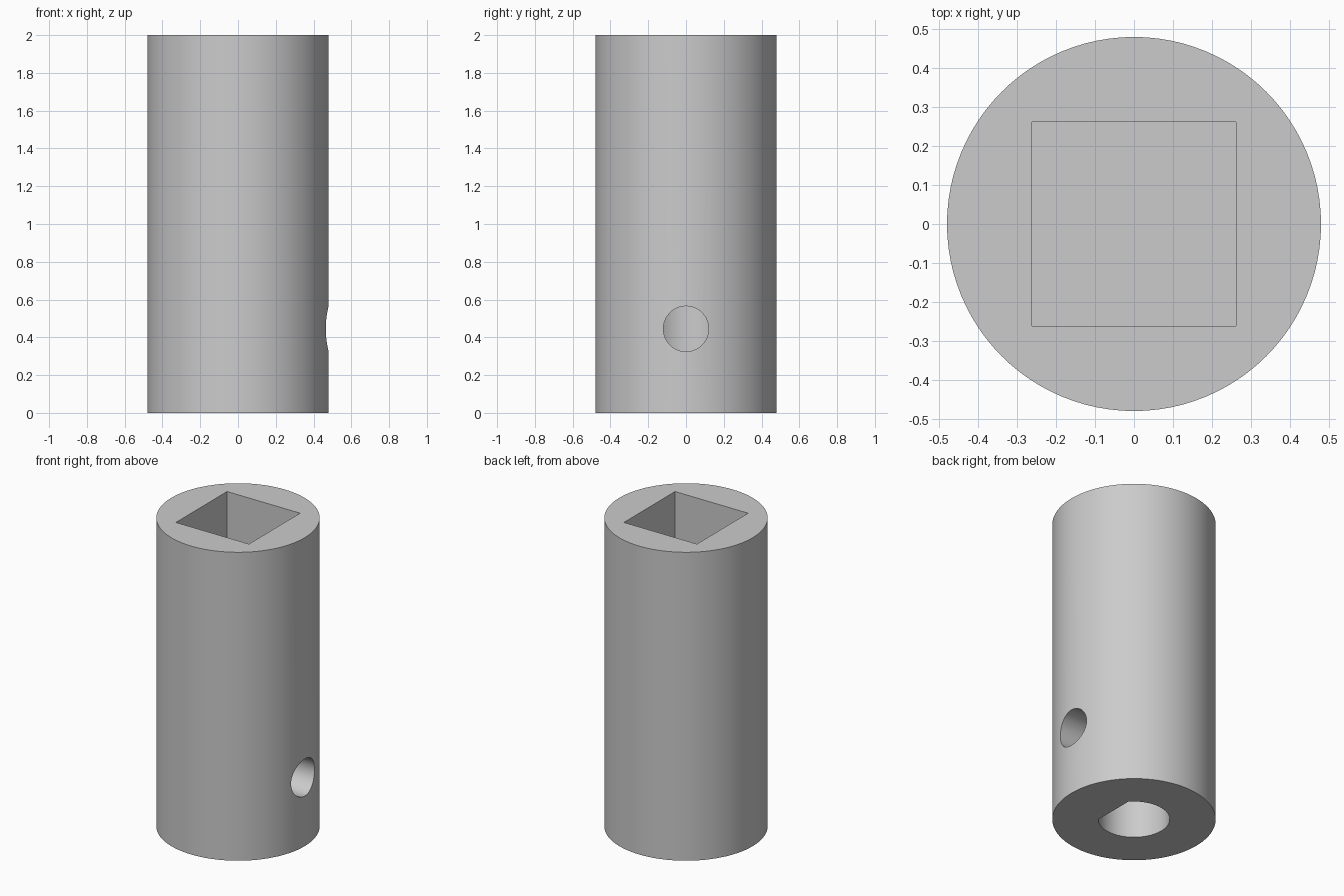
import bpy
import bmesh
import math
from mathutils import Matrix

default = bpy.data.objects.get("Cube")
if default:
    bpy.data.objects.remove(default, do_unlink=True)

RADIUS, HEIGHT = 0.48, 2.0
SOCKET_HALF, SOCKET_DEPTH = 0.262, 0.95
BORE_RADIUS, BORE_FLAT, BORE_DEPTH = 0.21, 0.16, 0.89
SCREW_RADIUS, SCREW_HEIGHT = 0.12, 0.445

steel = bpy.data.materials.new("grey_steel")
steel.use_nodes = True
colour = (0.6, 0.6, 0.6, 1)
steel.diffuse_color = colour
steel.node_tree.nodes["Principled BSDF"].inputs["Base Color"].default_value = colour


def circle(radius, count):
    return [(radius * math.cos(math.tau * i / count),
             radius * math.sin(math.tau * i / count)) for i in range(count)]


def prism(name, profile, low, high, matrix=Matrix()):
    """Extrude a flat profile from low to high, then place it."""
    bm = bmesh.new()
    base = bm.faces.new([bm.verts.new((x, y, low)) for x, y in profile])
    grown = bmesh.ops.extrude_face_region(bm, geom=[base])["geom"]
    top = [v for v in grown if isinstance(v, bmesh.types.BMVert)]
    bmesh.ops.translate(bm, verts=top, vec=(0, 0, high - low))
    bmesh.ops.recalc_face_normals(bm, faces=bm.faces)
    bm.transform(matrix)
    mesh = bpy.data.meshes.new(name)
    bm.to_mesh(mesh)
    bm.free()
    mesh.materials.append(steel)
    obj = bpy.data.objects.new(name, mesh)
    bpy.context.collection.objects.link(obj)
    return obj


# Coupling sleeve
sleeve = prism("coupling_sleeve", circle(RADIUS, 96), 0, HEIGHT)

# Square socket in the top
s = SOCKET_HALF
socket = prism("socket_cutter", [(-s, -s), (s, -s), (s, s), (-s, s)],
               HEIGHT - SOCKET_DEPTH, HEIGHT + 0.1)

# D-shaped shaft bore in the bottom, flat towards the screw hole
flat_angle = math.acos(BORE_FLAT / BORE_RADIUS)
sweep = math.tau - 2 * flat_angle
d_profile = [(BORE_RADIUS * math.cos(flat_angle + sweep * i / 56),
              BORE_RADIUS * math.sin(flat_angle + sweep * i / 56))
             for i in range(57)]
bore = prism("bore_cutter", d_profile, -0.1, BORE_DEPTH)

# Set-screw hole running from the left side into the bore
sideways = Matrix.Translation((0, 0, SCREW_HEIGHT)) @ Matrix.Rotation(math.pi / 2, 4, "Y")
screw = prism("screw_hole_cutter", circle(SCREW_RADIUS, 48), 0.05, 0.6, sideways)

# Cut the openings
bpy.ops.object.select_all(action="DESELECT")
sleeve.select_set(True)
bpy.context.view_layer.objects.active = sleeve
for cutter in (socket, bore, screw):
    cutter.hide_render = True
    cut = sleeve.modifiers.new(cutter.name, "BOOLEAN")
    cut.operation = "DIFFERENCE"
    cut.solver = "EXACT"
    cut.object = cutter
    bpy.ops.object.modifier_apply(modifier=cut.name)
    bpy.data.objects.remove(cutter, do_unlink=True)

bpy.ops.object.shade_smooth_by_angle(angle=math.radians(30))
